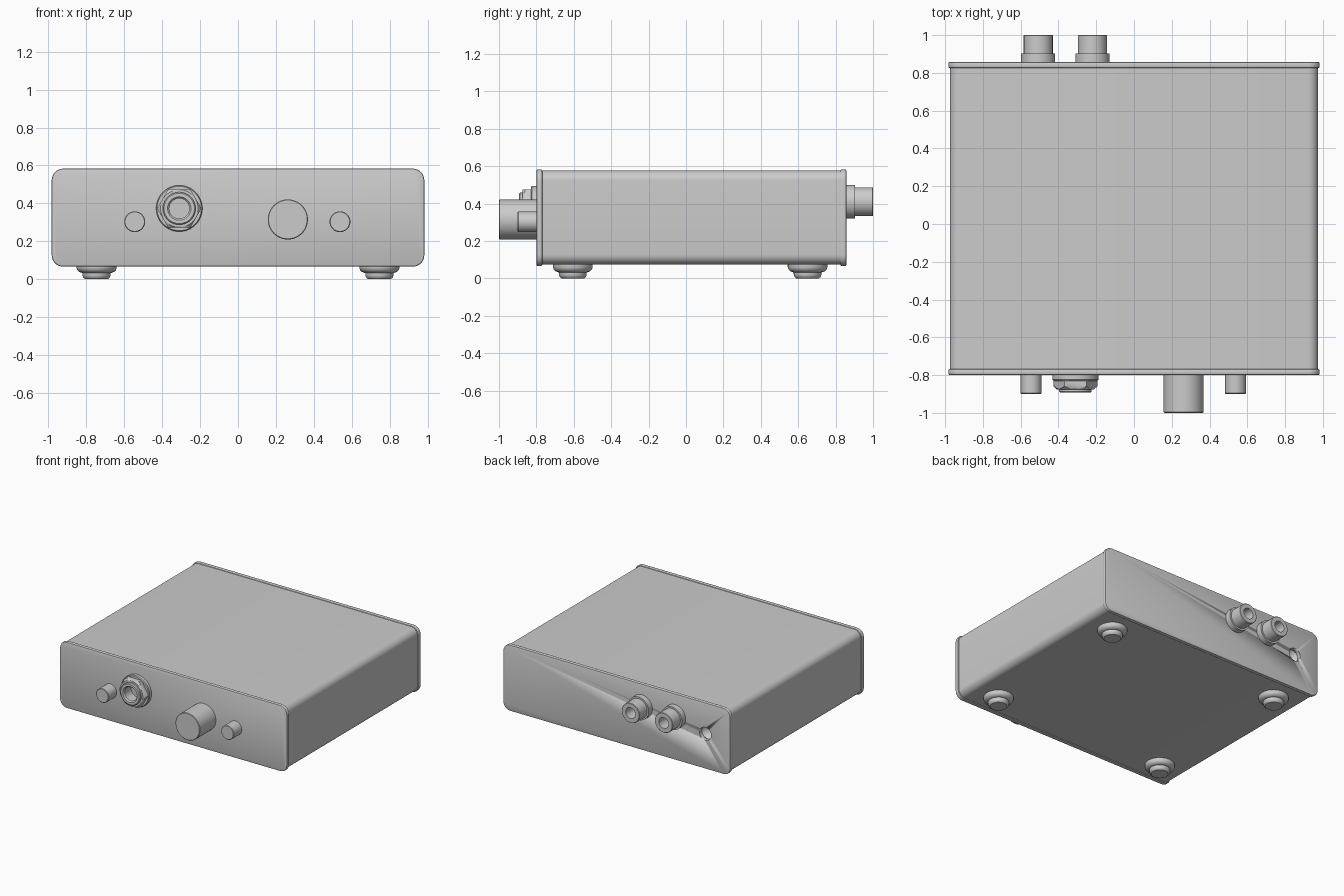
import bpy, bmesh, math
from mathutils import Matrix

if "Cube" in bpy.data.objects:
    bpy.data.objects.remove(bpy.data.objects["Cube"])

FRONT, BACK, DOWN = math.pi / 2, -math.pi / 2, math.pi  # turn of local z about x


def finish(name, bm, angle=35):
    bmesh.ops.remove_doubles(bm, verts=bm.verts, dist=1e-5)
    bmesh.ops.recalc_face_normals(bm, faces=bm.faces)
    mesh = bpy.data.meshes.new(name)
    bm.to_mesh(mesh)
    bm.free()
    obj = bpy.data.objects.new(name, mesh)
    bpy.context.collection.objects.link(obj)
    bpy.ops.object.select_all(action='DESELECT')
    obj.select_set(True)
    bpy.context.view_layer.objects.active = obj
    bpy.ops.object.shade_smooth_by_angle(angle=math.radians(angle))
    return obj


def lathe(name, profile, loc, turn, steps=48, closed=False):
    """Revolve (radius, height) points about an axis turned towards a side."""
    bm = bmesh.new()
    rings = []
    for i in range(steps):
        a = 2 * math.pi * i / steps
        rings.append([bm.verts.new((r * math.cos(a), r * math.sin(a), h)) for r, h in profile])
    n = len(profile)
    for i in range(steps):
        p, q = rings[i], rings[(i + 1) % steps]
        for j in range(n if closed else n - 1):
            k = (j + 1) % n
            bm.faces.new((p[j], q[j], q[k], p[k]))
    bmesh.ops.dissolve_degenerate(bm, dist=1e-6, edges=bm.edges)
    bmesh.ops.transform(bm, matrix=Matrix.Translation(loc) @ Matrix.Rotation(turn, 4, 'X'), verts=bm.verts)
    return finish(name, bm)


def rounded_slab(name, hx, z0, z1, y0, y1, radius, bevel=0.0):
    """Rounded rectangle in the xz plane, extruded along y."""
    bm = bmesh.new()
    corners = [(hx, z1, 0), (-hx, z1, 90), (-hx, z0, 180), (hx, z0, 270)]
    loop = []
    for x, z, start in corners:
        cx = x - math.copysign(radius, x)
        cz = z - radius if z == z1 else z + radius
        for i in range(9):
            a = math.radians(start + 90 * i / 8)
            loop.append(bm.verts.new((cx + radius * math.cos(a), y0, cz + radius * math.sin(a))))
    face = bm.faces.new(loop)
    ext = bmesh.ops.extrude_face_region(bm, geom=[face])
    moved = [v for v in ext['geom'] if isinstance(v, bmesh.types.BMVert)]
    bmesh.ops.translate(bm, vec=(0, y1 - y0, 0), verts=moved)
    if bevel:
        rim = [e for e in bm.edges if abs(e.verts[0].co.y - e.verts[1].co.y) < 1e-6]
        bmesh.ops.bevel(bm, geom=rim, offset=bevel, segments=2, profile=0.5, affect='EDGES')
    return finish(name, bm)


def boolean(obj, cutter, operation):
    mod = obj.modifiers.new("cut", 'BOOLEAN')
    mod.object, mod.operation, mod.solver = cutter, operation, 'EXACT'
    cutter.hide_render = True
    cutter.display_type = 'WIRE'


# Case sleeve and end panels
sleeve = rounded_slab("case_sleeve", 0.975, 0.074, 0.577, -0.77, 0.827, 0.055)
rounded_slab("front_panel", 0.983, 0.066, 0.583, -0.80, -0.768, 0.06, 0.008)
rear = rounded_slab("rear_panel", 0.983, 0.066, 0.583, 0.825, 0.858, 0.06, 0.008)

# Power socket hole in the rear
hole = lathe("socket_cutter", [(0, 0), (0.051, 0), (0.051, 0.3), (0, 0.3)], (-0.768, 0.7, 0.34), BACK, 32)
boolean(sleeve, hole, 'DIFFERENCE')
boolean(rear, hole, 'DIFFERENCE')

# Front knobs: name, x, z, radius, length
for name, x, z, r, length in [("volume_knob", 0.263, 0.315, 0.106, 0.20),
                              ("left_small_knob", -0.545, 0.303, 0.055, 0.10),
                              ("right_small_knob", 0.538, 0.303, 0.055, 0.10)]:
    lathe(name, [(0, -0.01), (r, -0.01), (r, length - 0.004), (r - 0.004, length), (0, length)],
          (x, -0.80, z), FRONT)

# Headphone jack: washer, chamfered hex nut, threaded tube
jack = (-0.31, -0.80, 0.373)
lathe("jack_washer", [(0.07, -0.005), (0.122, -0.005), (0.122, 0.024), (0.117, 0.03), (0.07, 0.03)],
      jack, FRONT, closed=True)
bm = bmesh.new()
bmesh.ops.create_cone(bm, cap_ends=True, segments=6, radius1=0.117, radius2=0.117, depth=0.046,
                      matrix=Matrix.Translation(jack) @ Matrix.Rotation(FRONT, 4, 'X')
                      @ Matrix.Translation((0, 0, 0.052)) @ Matrix.Rotation(math.pi / 6 * 0, 4, 'Z'))
# make sure the nut has points to left and right
if max(v.co.x for v in bm.verts) - jack[0] < 0.11:
    bmesh.ops.rotate(bm, cent=jack, matrix=Matrix.Rotation(math.pi / 6, 3, 'Y'), verts=bm.verts)
nut = finish("jack_nut", bm, 20)
chamfer = lathe("nut_chamfer_cutter", [(0.075, 0.02), (0.13, 0.02), (0.13, 0.045), (0.094, 0.08), (0.075, 0.08)],
                jack, FRONT, closed=True)
boolean(nut, chamfer, 'INTERSECT')
lathe("jack_tube", [(0, 0.003), (0.053, 0.003), (0.053, 0.083), (0.062, 0.093), (0.08, 0.093),
                    (0.086, 0.087), (0.086, 0.0), (0, 0.0)], jack, FRONT)

# Rear output sockets
for name, x in [("inner_output_socket", -0.22), ("outer_output_socket", -0.507)]:
    lathe(name, [(0, -0.01), (0.09, -0.01), (0.09, 0.045), (0.077, 0.045), (0.077, 0.139), (0.074, 0.142),
                 (0.042, 0.142), (0.042, 0.03), (0, 0.03)], (x, 0.858, 0.41), BACK)

# Stepped rubber feet
for side, x in [("left", -0.746), ("right", 0.746)]:
    for end, y in [("front", -0.605), ("rear", 0.65)]:
        lathe(f"{end}_{side}_foot",
              [(0, -0.012), (0.106, -0.012), (0.106, 0.01), (0.102, 0.022), (0.092, 0.032), (0.078, 0.037),
               (0.074, 0.037), (0.074, 0.05), (0.07, 0.062), (0.06, 0.07), (0, 0.07)],
              (x, y, 0.07), DOWN)
